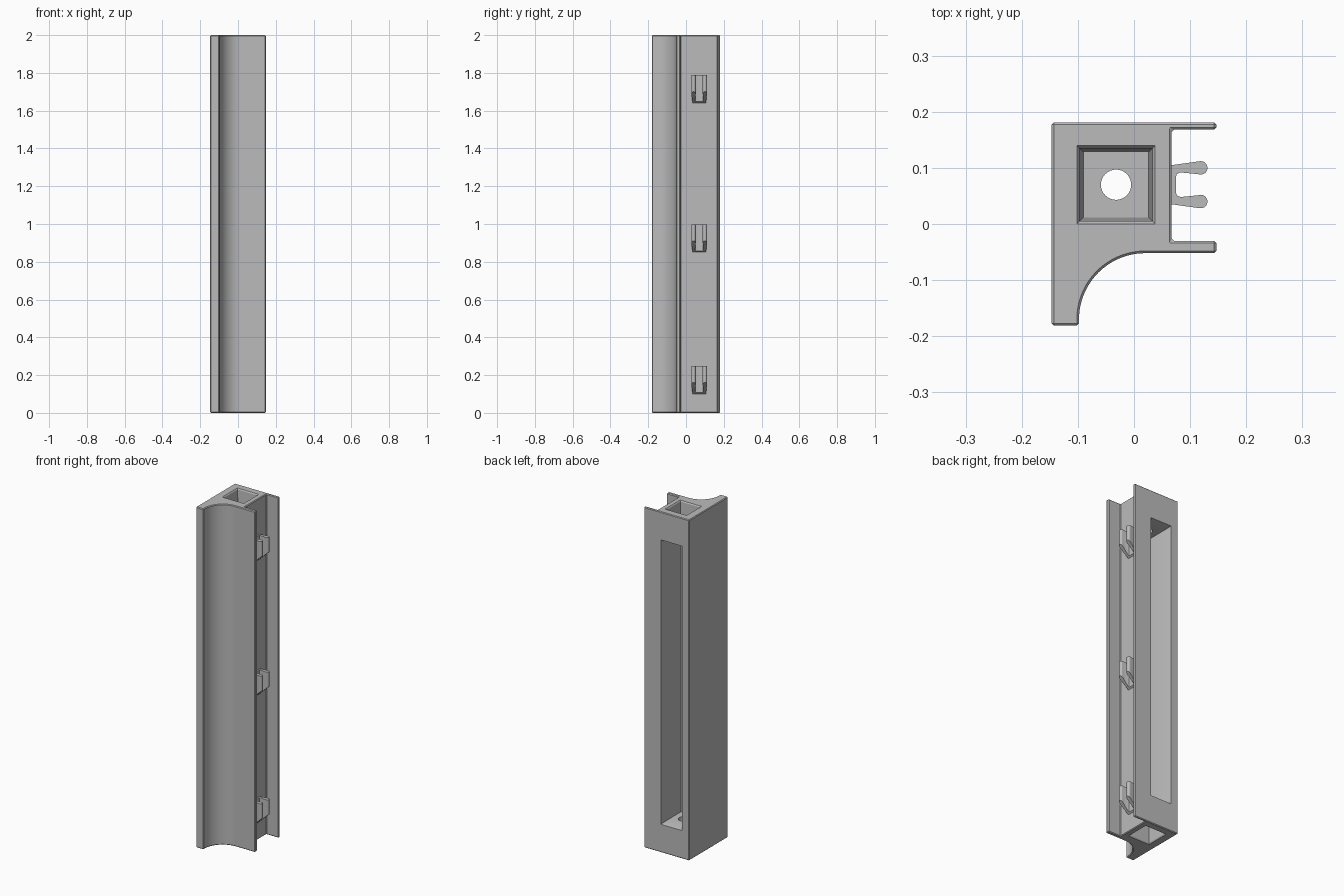
import bpy, bmesh, math
from mathutils import Matrix, Vector

if "Cube" in bpy.data.objects:
    bpy.data.objects.remove(bpy.data.objects["Cube"])

grey = bpy.data.materials.new("light grey plastic")
grey.use_nodes = True
grey.diffuse_color = (0.5, 0.5, 0.5, 1)
grey.node_tree.nodes["Principled BSDF"].inputs["Base Color"].default_value = (0.5, 0.5, 0.5, 1)


def add_object(name, bm):
    bmesh.ops.recalc_face_normals(bm, faces=bm.faces)
    mesh = bpy.data.meshes.new(name)
    bm.to_mesh(mesh)
    bm.free()
    mesh.materials.append(grey)
    obj = bpy.data.objects.new(name, mesh)
    bpy.context.collection.objects.link(obj)
    return obj


def loft(name, rings):
    """Skin a closed solid through rings of equal point count."""
    bm = bmesh.new()
    loops = [[bm.verts.new(p) for p in ring] for ring in rings]
    n = len(loops[0])
    for a, b in zip(loops, loops[1:]):
        for i in range(n):
            j = (i + 1) % n
            bm.faces.new((a[i], a[j], b[j], b[i]))
    bm.faces.new(loops[0])
    bm.faces.new(loops[-1])
    return add_object(name, bm)


def arc(cx, cy, r, start, end, n):
    angles = [math.radians(start + (end - start) * i / n) for i in range(n + 1)]
    return [(cx + r * math.cos(a), cy + r * math.sin(a)) for a in angles]


def activate(obj):
    bpy.ops.object.select_all(action='DESELECT')
    obj.select_set(True)
    bpy.context.view_layer.objects.active = obj


def cut(obj, cutter):
    mod = obj.modifiers.new("cut", 'BOOLEAN')
    mod.operation, mod.solver, mod.object = 'DIFFERENCE', 'EXACT', cutter
    activate(obj)
    bpy.ops.object.modifier_apply(modifier=mod.name)
    bpy.data.objects.remove(cutter)


def square_ring(half, depth, place):
    return [place(sx * half, sy * half, depth) for sx, sy in ((-1, -1), (1, -1), (1, 1), (-1, 1))]


# Extruded rail with a cove at the front and two flanges on the side
profile = [(-0.147, 0.181), (0.147, 0.181), (0.147, 0.168), (0.067, 0.168),
           (0.067, -0.03), (0.147, -0.03), (0.147, -0.052)]
profile += arc(0.02, -0.17, 0.118, 90, 180, 24)
profile += [(-0.098, -0.181), (-0.147, -0.181)]
rail = loft("rail_body", [[(x, y, z) for x, y in profile] for z in (0, 2)])
bevel = rail.modifiers.new("edge", 'BEVEL')
bevel.width, bevel.segments = 0.004, 1
bevel.limit_method, bevel.angle_limit = 'ANGLE', math.radians(40)
activate(rail)
bpy.ops.object.modifier_apply(modifier=bevel.name)

# Tapered square pockets in both ends
px, py = -0.032, 0.07
steps = ((0.072, -0.003), (0.065, 0.006), (0.058, 0.12))
for top in (True, False):
    def place(x, y, d, top=top):
        return (px + x, py + y, 2 - d if top else d)
    cut(rail, loft("pocket_cutter", [square_ring(h, d, place) for h, d in steps]))

# Long tapered window in the back
window = []
for half_x, half_z, y in ((0.071, 0.838, 0.19), (0.066, 0.832, 0.172), (0.058, 0.824, 0.01)):
    window.append([(px + sx * half_x, y, 1 + sz * half_z)
                   for sx, sz in ((-1, -1), (1, -1), (1, 1), (-1, 1))])
cut(rail, loft("window_cutter", window))

# Screw hole through both end walls
circle = arc(px, py, 0.027, 0, 360, 32)[:-1]
cut(rail, loft("hole_cutter", [[(x, y, z) for x, y in circle] for z in (-0.1, 2.1)]))

# Forked snap clips with undersides that slope up to the tips
half = [(0.062, 0.034), (0.068, 0.035)] + arc(0.119, 0.03, 0.012, 98, -82, 10)
half += [(0.083, 0.022), (0.076, 0.019), (0.075, 0.014)]
outline = [(x, py + y) for x, y in half] + [(x, py - y) for x, y in reversed(half)]
for name, z in (("lower", 0.1), ("middle", 0.85), ("upper", 1.64)):
    bottom = [(x, y, z + max(0, x - 0.067) * 0.95) for x, y in outline]
    upper = [(x, y, z + 0.148) for x, y in outline]
    bm_clip = loft(name + "_clip", [bottom, upper])
    activate(bm_clip)
    bpy.ops.object.shade_smooth_by_angle(angle=math.radians(30))

activate(rail)
bpy.ops.object.shade_smooth_by_angle(angle=math.radians(30))
